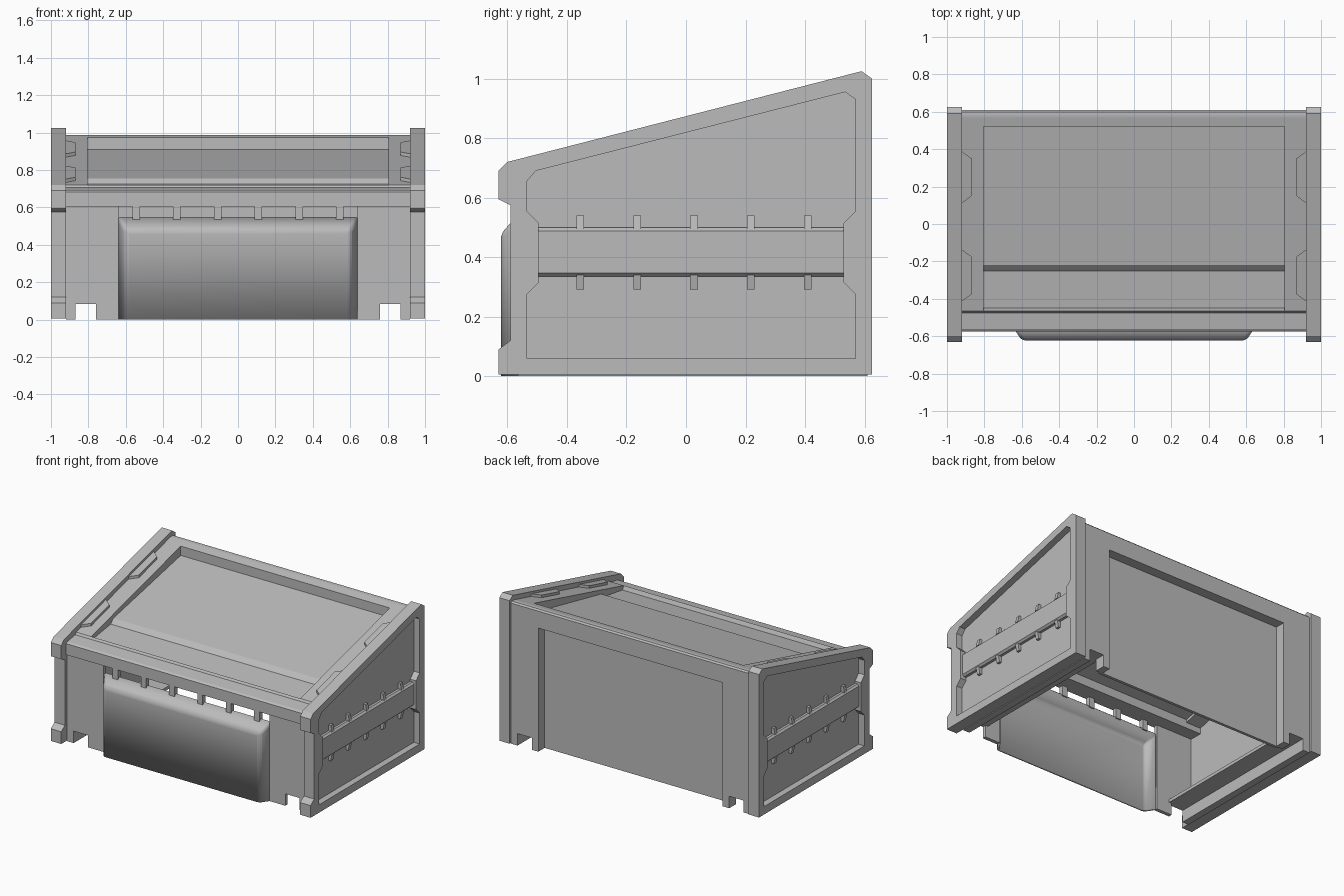
import bpy, bmesh
from mathutils import Vector

cube = bpy.data.objects.get("Cube")
if cube:
    bpy.data.objects.remove(cube, do_unlink=True)

grey = bpy.data.materials.new("neutral_grey")
grey.use_nodes = True
grey.diffuse_color = (0.5, 0.5, 0.5, 1)
grey.node_tree.nodes["Principled BSDF"].inputs["Base Color"].default_value = (0.5, 0.5, 0.5, 1)


def finish(name, bm):
    bmesh.ops.recalc_face_normals(bm, faces=bm.faces)
    mesh = bpy.data.meshes.new(name)
    bm.to_mesh(mesh)
    bm.free()
    mesh.materials.append(grey)
    obj = bpy.data.objects.new(name, mesh)
    bpy.context.collection.objects.link(obj)
    return obj


def prism(name, points, axis, lo, hi):
    """Extrude a 2D outline along one axis; the outline uses the other two in order."""
    bm = bmesh.new()
    def place(p):
        co = list(p)
        co.insert("xyz".index(axis), lo)
        return bm.verts.new(co)
    face = bm.faces.new([place(p) for p in points])
    moved = bmesh.ops.extrude_face_region(bm, geom=[face])["geom"]
    shift = Vector([hi - lo if a == axis else 0 for a in "xyz"])
    bmesh.ops.translate(bm, vec=shift, verts=[v for v in moved if isinstance(v, bmesh.types.BMVert)])
    return finish(name, bm)


def box(name, x, y, z):
    return prism(name, [(y[0], z[0]), (y[1], z[0]), (y[1], z[1]), (y[0], z[1])], "x", *x)


def mirrored(points):
    return points + [(-x, z) for x, z in reversed(points)]


def span(side, a, b):
    return sorted((side * a, side * b))


def top(y):
    """Height of the sloping lid."""
    return 0.84 + 0.257 * y


# Side panel outlines in y, z
panel = [(-0.63, 0.005), (0.625, 0.005), (0.625, 1.0), (0.59, 1.025), (-0.6, 0.72),
         (-0.63, 0.69), (-0.63, 0.595), (-0.59, 0.575), (-0.59, 0.12), (-0.63, 0.09)]
recess = [(-0.535, 0.06), (0.57, 0.06), (0.57, 0.275), (0.53, 0.315), (0.53, 0.515),
          (0.57, 0.555), (0.57, 0.93), (0.535, 0.955), (-0.505, 0.69), (-0.535, 0.655),
          (-0.535, 0.555), (-0.495, 0.515), (-0.495, 0.315), (-0.535, 0.275)]

for side, tag in ((1, "left"), (-1, "right")):
    # Side panel with sunken field
    body = prism(tag + "_side_panel", panel, "x", *span(side, 0.92, 1.0))
    cutter = prism("recess_cutter", recess, "x", *span(side, 0.955, 1.1))
    cutter.hide_render = True
    cut = body.modifiers.new("recess", "BOOLEAN")
    cut.operation, cut.solver, cut.object = "DIFFERENCE", "EXACT", cutter
    bpy.context.view_layer.objects.active = body
    bpy.ops.object.modifier_apply(modifier=cut.name)
    bpy.data.objects.remove(cutter, do_unlink=True)

    # Horizontal beam with small ribs above and below
    section = [(0.95, 0.335), (0.972, 0.335), (0.985, 0.347), (0.985, 0.488), (0.972, 0.5), (0.95, 0.5)]
    prism(tag + "_side_beam", [(side * x, z) for x, z in section], "y", -0.495, 0.53)
    for i in range(5):
        y = -0.355 + i * 0.191
        for part, base, tip in (("upper", 0.495, 0.54), ("lower", 0.34, 0.292)):
            rib = [(0.95, base), (0.982, base), (0.972, tip), (0.95, tip)]
            prism(f"{tag}_{part}_rib", [(side * x, z) for x, z in rib], "y", y - 0.013, y + 0.013)

    # Tapered grips on the lid, against the side panels
    for y in (-0.275, 0.25):
        plan = [(0.92, y - 0.138), (0.868, y - 0.1), (0.868, y + 0.1), (0.92, y + 0.138)]
        grip = prism(tag + "_lid_grip", [(side * x, v) for x, v in plan], "z", -0.02, 0.018)
        for v in grip.data.vertices:
            v.co.z += top(v.co.y)

    # Base channel
    box(tag + "_channel_roof", span(side, 0.74, 0.92), (-0.55, 0.6), (0.083, 0.105))
    box(tag + "_channel_rail", span(side, 0.87, 0.92), (-0.565, 0.605), (0, 0.09))

    # Lid margin beside the sunken field
    prism(tag + "_lid_margin", [(-0.465, top(-0.465) - 0.08), (0.57, top(0.57) - 0.08),
                               (0.57, top(0.57)), (-0.465, top(-0.465))], "x", *span(side, 0.805, 0.92))

# Front wall with foot notches and a central opening
prism("front_wall", mirrored([(0.64, 0.605), (0.64, 0), (0.76, 0), (0.76, 0.083), (0.87, 0.083),
                              (0.87, 0), (0.92, 0), (0.92, 0.65)])[:8]
      + [(-0.92, 0.65), (-0.92, 0), (-0.87, 0), (-0.87, 0.083), (-0.76, 0.083), (-0.76, 0),
         (-0.64, 0), (-0.64, 0.605)], "y", -0.565, -0.54)

# Front lip
prism("front_lip", [(-0.575, 0.605), (-0.575, 0.682), (-0.562, 0.692), (-0.475, 0.706),
                    (-0.465, top(-0.465)), (-0.45, 0.69), (-0.45, 0.605)], "x", -0.92, 0.92)

# Bulging front cover, a thin shell open below and behind
bm = bmesh.new()
back = [bm.verts.new((x, -0.555, z)) for x, z in mirrored([(0.645, 0), (0.645, 0.55)])]
front = [bm.verts.new((x, -0.622, z)) for x, z in mirrored([(0.6, 0), (0.6, 0.48)])]
bm.faces.new(front)
for i in range(3):
    bm.faces.new((back[i], back[i + 1], front[i + 1], front[i]))
cover = finish("front_cover", bm)
# Keep the shell facing forward
if cover.data.polygons[0].normal.y > 0:
    cover.data.flip_normals()
bevel = cover.modifiers.new("soft_edges", "BEVEL")
bevel.width, bevel.segments = 0.018, 3
shell = cover.modifiers.new("shell", "SOLIDIFY")
shell.thickness, shell.offset = 0.015, -1
bpy.context.view_layer.objects.active = cover
cover.select_set(True)
bpy.ops.object.shade_smooth_by_angle()
cover.select_set(False)

# Hanging tabs above the cover
for i in range(6):
    x = -0.545 + i * 0.218
    box("cover_tab", (x - 0.02, x + 0.02), (-0.572, -0.54), (0.535, 0.61))

# Sunken lid field with a small step
prism("lid_field", [(-0.45, 0.695), (-0.25, 0.725), (-0.22, 0.755), (0.525, 0.91),
                    (0.525, 0.88), (-0.45, 0.665)], "x", -0.81, 0.81)
prism("lid_rear_margin", [(0.52, top(0.52)), (0.57, top(0.57)), (0.57, 0.88), (0.52, 0.88)],
      "x", -0.81, 0.81)

# Rear top rail
prism("rear_top_rail", [(0.57, 0.86), (0.61, 0.86), (0.61, 0.978), (0.6, 0.988),
                        (0.58, 0.988), (0.57, top(0.57))], "x", -0.92, 0.92)

# Rear wall frame around a sunken panel
half = [(0.71, 0.86), (0.71, 0), (0.76, 0), (0.76, 0.083), (0.87, 0.083), (0.87, 0), (0.92, 0), (0.92, 0.95)]
prism("rear_frame", mirrored(half), "y", 0.535, 0.61)
box("rear_panel", (-0.73, 0.73), (0.52, 0.54), (0, 0.88))
